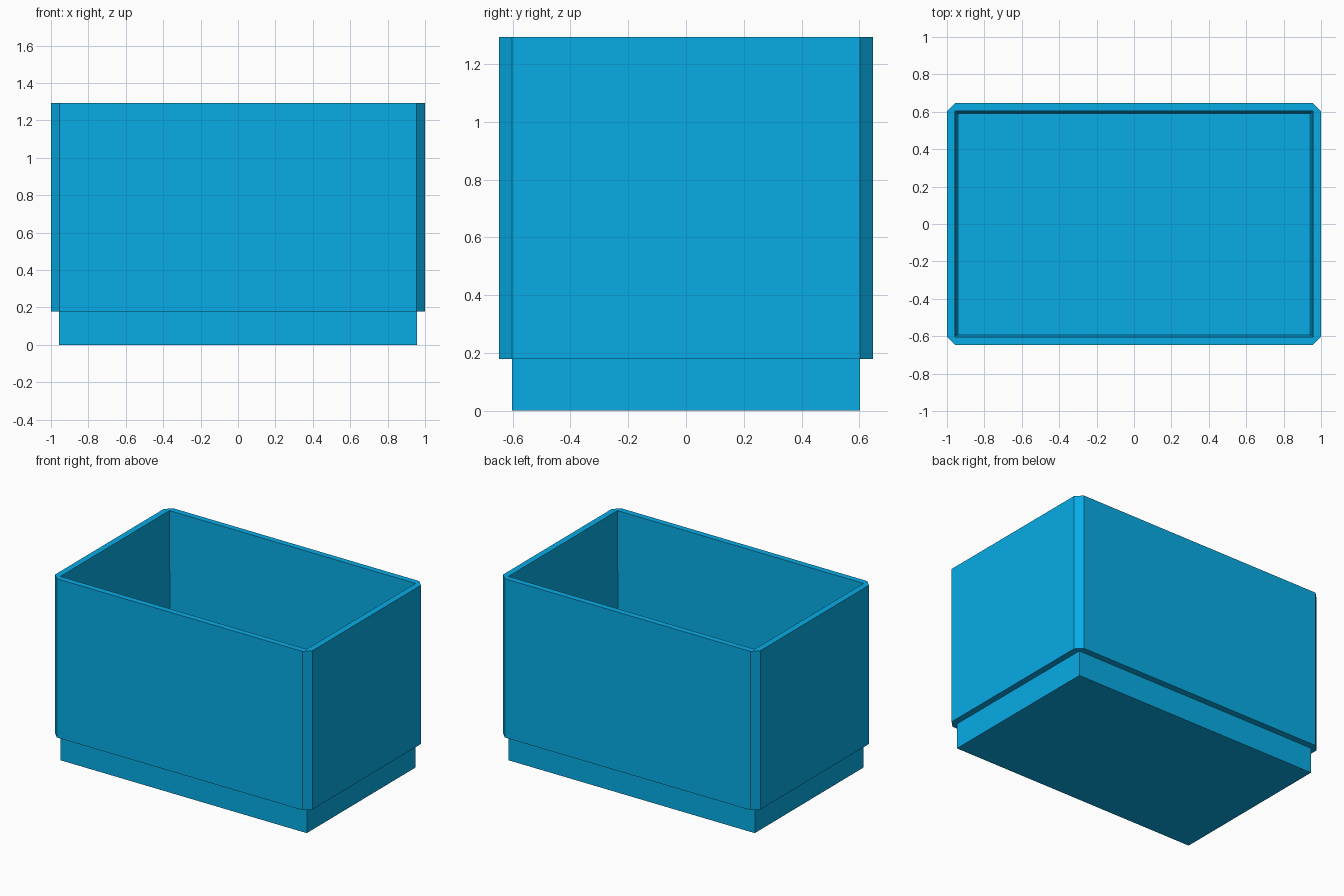
import bpy
import bmesh

old = bpy.data.objects.get("Cube")
if old:
    bpy.data.objects.remove(old, do_unlink=True)

blue = bpy.data.materials.new("bright_blue")
blue.use_nodes = True
colour = (0.002, 0.41, 0.79, 1)
blue.diffuse_color = colour
blue.node_tree.nodes["Principled BSDF"].inputs["Base Color"].default_value = colour

HEIGHT, STEP, FLOOR = 1.293, 0.178, 0.03   # rim, underside of the body, inside floor
WALL = 0.045
bm = bmesh.new()


def ring(hx, hy, z, cut=0.0):
    """Eight-point rectangle; cut is the corner chamfer (points pair up when it is 0)."""
    pts = []
    for sx, sy in ((1, -1), (1, 1), (-1, 1), (-1, -1)):
        pair = [(sx * (hx - cut), sy * hy), (sx * hx, sy * (hy - cut))]
        pts += pair if sx * sy < 0 else pair[::-1]
    return [bm.verts.new((x, y, z)) for x, y in pts]


# Stacked outlines: plug base, chamfered body, rim, tapered inside, floor
rings = [
    ring(0.956, 0.602, 0),
    ring(0.956, 0.602, STEP),
    ring(1.0, 0.647, STEP, WALL),
    ring(1.0, 0.647, HEIGHT, WALL),
    ring(0.956, 0.605, HEIGHT),
    ring(0.938, 0.588, FLOOR),
]
for low, high in zip(rings, rings[1:]):
    for i in range(8):
        j = (i + 1) % 8
        bm.faces.new((low[i], low[j], high[j], high[i]))
bm.faces.new(rings[0][::-1])
bm.faces.new(rings[-1])

# Merge the paired points of the square corners
bmesh.ops.remove_doubles(bm, verts=bm.verts[:], dist=0.0005)
bmesh.ops.recalc_face_normals(bm, faces=bm.faces[:])

mesh = bpy.data.meshes.new("stacking_box")
bm.to_mesh(mesh)
bm.free()
mesh.materials.append(blue)
box = bpy.data.objects.new("stacking_box", mesh)
bpy.context.collection.objects.link(box)
